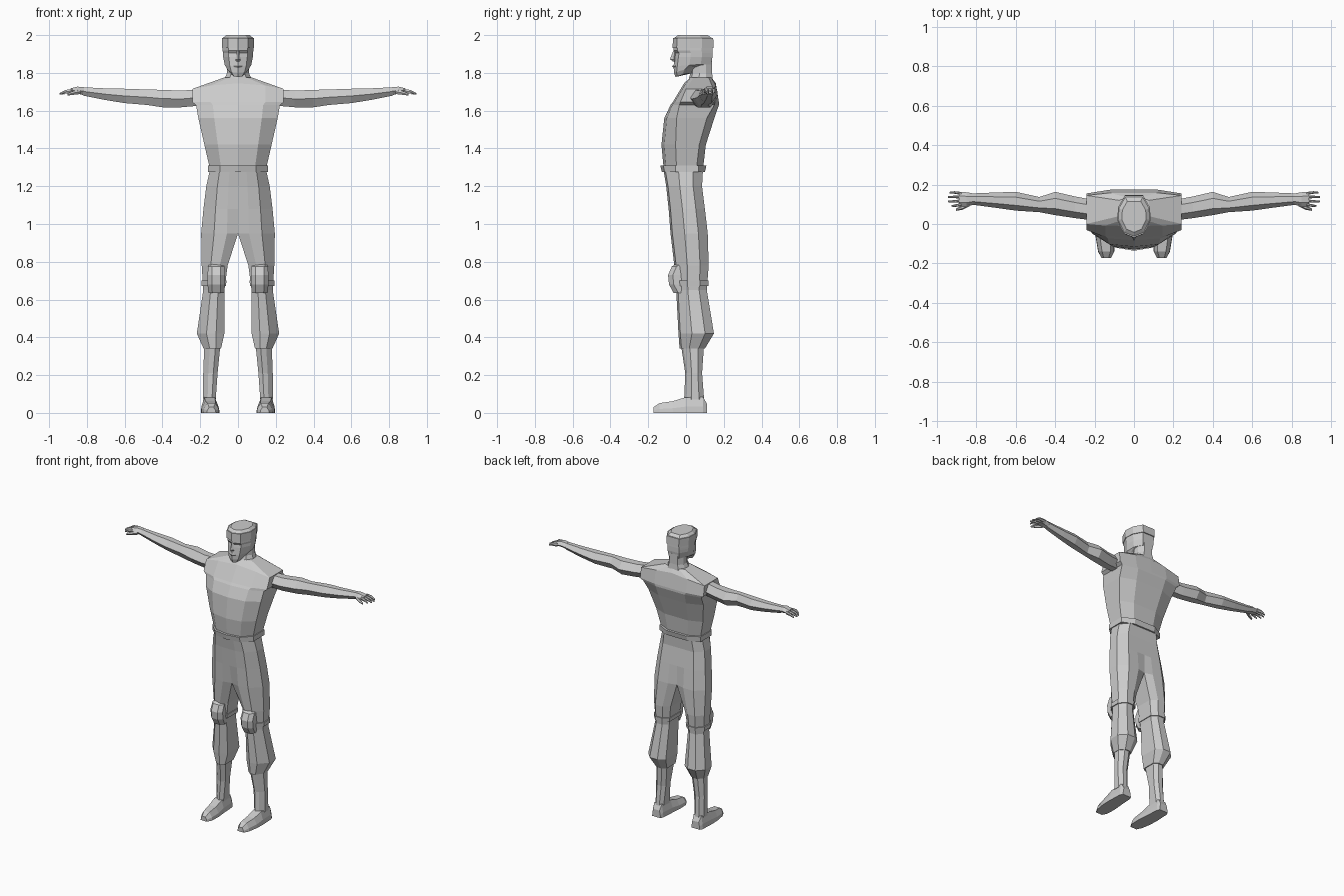
import bpy, bmesh


def loft(name, rings, caps=(True, True)):
    """Skin rings of 3D points on the +x side, then mirror to -x and weld the seam."""
    bm = bmesh.new()
    for s in (1, -1):
        vs = [[bm.verts.new((x * s, y, z)) for x, y, z in r] for r in rings]
        faces = []
        for a, b in zip(vs, vs[1:]):
            n = len(a)
            for i in range(n):
                j = (i + 1) % n
                faces.append((a[i], a[j], b[j], b[i]))
        if caps[0]:
            faces.append(vs[0])
        if caps[1]:
            faces.append(vs[-1])
        for f in faces:
            if any(abs(v.co.x) > 1e-4 for v in f):
                bm.faces.new(f)
    bmesh.ops.remove_doubles(bm, verts=bm.verts, dist=1e-5)
    bmesh.ops.recalc_face_normals(bm, faces=bm.faces)
    me = bpy.data.meshes.new(name)
    bm.to_mesh(me)
    bm.free()
    ob = bpy.data.objects.new(name, me)
    bpy.context.collection.objects.link(ob)
    return ob


def torso_ring(z, w, front, back, side_f, side_b, drop=0.0):
    """Half outline: front centre, chest edge, side, back edge, back centre."""
    return [(0, front, z), (w * .6, front + .2 * (side_f - front), z - drop * .4),
            (w, side_f, z - drop), (w, side_b, z - drop),
            (w * .5, back, z - drop * .4), (0, back, z)]


def leg_ring(z, xi, xo, yf, yb, c, grow=0.0):
    """Eight-sided trouser leg section, c = inner chamfer."""
    xi, xo, yf, yb = xi - grow, xo + grow, yf - grow, yb + grow
    w, d = xo - xi, yb - yf
    return [(xi, yf + c, z), (xi + .3 * w, yf, z), (xi + .65 * w, yf + .01, z),
            (xo, yf + .38 * d, z), (xo, yb - .25 * d, z),
            (xi + .7 * w, yb, z), (xi + .3 * w, yb, z), (xi, yb - c, z)]


def head_ring(z, w, front, back, tilt=0.0):
    """Half head outline, tilt lifts the rear of the ring."""
    d = back - front
    return [(0, front, z), (w * .62, front + .1 * d, z + tilt * .15),
            (w, front + .42 * d, z + tilt * .6), (w * .95, front + .72 * d, z + tilt),
            (w * .55, back, z + tilt), (0, back, z + tilt)]


def limb_ring(x, y0, y1, z0, z1):
    """Six-sided section across x for arms and fingers."""
    ym, zm = (y0 + y1) / 2, (z0 + z1) / 2
    q = (y1 - y0) * .22
    return [(x, y0, zm), (x, ym - q, z0), (x, ym + q, z0),
            (x, y1, zm), (x, ym + q, z1), (x, ym - q, z1)]


# Shirt
loft("shirt", [
    torso_ring(1.29, .148, -.118, .09, -.05, .055),
    torso_ring(1.42, .178, -.13, .105, -.055, .07),
    torso_ring(1.56, .21, -.115, .15, -.05, .11),
    torso_ring(1.63, .222, -.082, .174, -.035, .15),
    torso_ring(1.645, .242, -.07, .174, -.03, .155),
    torso_ring(1.745, .242, -.01, .158, .0, .145, .03),
    torso_ring(1.775, .075, .022, .135, .04, .12)])

# Belt
loft("belt", [
    torso_ring(1.275, .158, -.128, .10, -.055, .065),
    torso_ring(1.31, .158, -.136, .108, -.055, .065)])

# Trousers, legs join along the centre down to the crotch
loft("trousers", [
    leg_ring(1.29, 0, .148, -.12, .09, 0),
    leg_ring(1.20, 0, .168, -.105, .085, 0),
    leg_ring(1.08, 0, .183, -.092, .10, 0),
    leg_ring(.95, 0, .195, -.082, .115, .015),
    leg_ring(.78, .055, .192, -.062, .12, .03),
    leg_ring(.65, .072, .184, -.052, .11, .03),
    leg_ring(.42, .072, .218, -.04, .148, .03),
    leg_ring(.34, .09, .182, -.034, .10, .02)])

# Lower legs
loft("lower_leg", [
    leg_ring(.37, .092, .178, -.028, .096, .02),
    leg_ring(.21, .108, .184, -.004, .085, .02),
    leg_ring(.07, .118, .184, -.01, .096, .02)])

# Shoes
loft("shoe", [
    [(a, y, 0), (b, y, 0), (b - .002, y, h * .4), (b - t, y, h), (a + t, y, h), (a + .002, y, h * .4)]
    for y, a, b, h, t in ((.11, .118, .182, .05, .008), (.09, .11, .192, .085, .012),
                          (-.005, .104, .196, .082, .018), (-.07, .098, .194, .062, .022),
                          (-.14, .10, .182, .052, .02), (-.173, .117, .165, .03, .012))])

# Knee pads, with straps round the legs
loft("knee_pad", [
    [(.115 - w, -.025, z), (.115 - w, y + .025, z), (.115 - w * .5, y, z),
     (.115 + w * .5, y, z), (.115 + w, y + .025, z), (.115 + w, -.025, z)]
    for z, w, y in ((.635, .042, -.066), (.68, .046, -.09), (.73, .046, -.095), (.775, .044, -.075), (.79, .036, -.05))])
loft("knee_strap", [
    leg_ring(.672, .07, .186, -.053, .112, .03, .006),
    leg_ring(.70, .067, .188, -.056, .114, .03, .006)])

# Neck
loft("neck", [
    head_ring(1.76, .075, .012, .142),
    head_ring(1.80, .058, .024, .138),
    head_ring(1.87, .055, .02, .138)])

# Head
loft("head", [
    head_ring(1.778, .034, -.056, .03, .02),
    head_ring(1.80, .056, -.063, .07, .03),
    head_ring(1.835, .07, -.066, .134, .01),
    head_ring(1.885, .079, -.06, .14),
    head_ring(1.905, .08, -.056, .14),
    head_ring(1.918, .081, -.066, .14),
    head_ring(1.985, .08, -.062, .136),
    head_ring(2.0, .062, -.042, .115)])

# Headband
loft("headband", [
    head_ring(1.932, .084, -.071, .146),
    head_ring(1.985, .085, -.069, .144)])

# Nose and lips
loft("nose", [
    [(0, -.067, 1.918), (.007, -.06, 1.918), (0, -.05, 1.918)],
    [(0, -.085, 1.872), (.013, -.064, 1.872), (0, -.05, 1.872)],
    [(0, -.068, 1.86), (.011, -.06, 1.862), (0, -.05, 1.86)]])
loft("lips", [
    [(0, -.064, 1.846), (.02, -.056, 1.842), (0, -.045, 1.846)],
    [(0, -.074, 1.836), (.024, -.058, 1.836), (0, -.045, 1.836)],
    [(0, -.064, 1.824), (.018, -.056, 1.828), (0, -.045, 1.824)]])

# Arms
loft("arm", [limb_ring(*r) for r in (
    (.22, .02, .125, 1.625, 1.712), (.30, .03, .14, 1.618, 1.706),
    (.40, .045, .163, 1.618, 1.71), (.48, .06, .137, 1.63, 1.712),
    (.60, .068, .163, 1.64, 1.716), (.70, .082, .16, 1.656, 1.718),
    (.82, .098, .155, 1.68, 1.724))])

# Palm, thumb and fingers
loft("palm", [limb_ring(*r) for r in (
    (.815, .098, .155, 1.682, 1.724), (.85, .088, .161, 1.69, 1.727), (.888, .09, .163, 1.692, 1.718))])
loft("thumb", [limb_ring(*r) for r in (
    (.835, .09, .118, 1.688, 1.714), (.87, .072, .095, 1.684, 1.704), (.902, .067, .079, 1.68, 1.692))])
for i in range(4):
    y = .092 + i * .0185
    tip = (.925, .943, .945, .935)[i]
    spread = (i - 1.5) * .004
    loft("finger", [limb_ring(*r) for r in (
        (.875, y, y + .015, 1.693, 1.716), (.91, y + spread, y + .013 + spread, 1.692, 1.71),
        (tip, y + .002 + spread, y + .01 + spread, 1.684, 1.694))])
